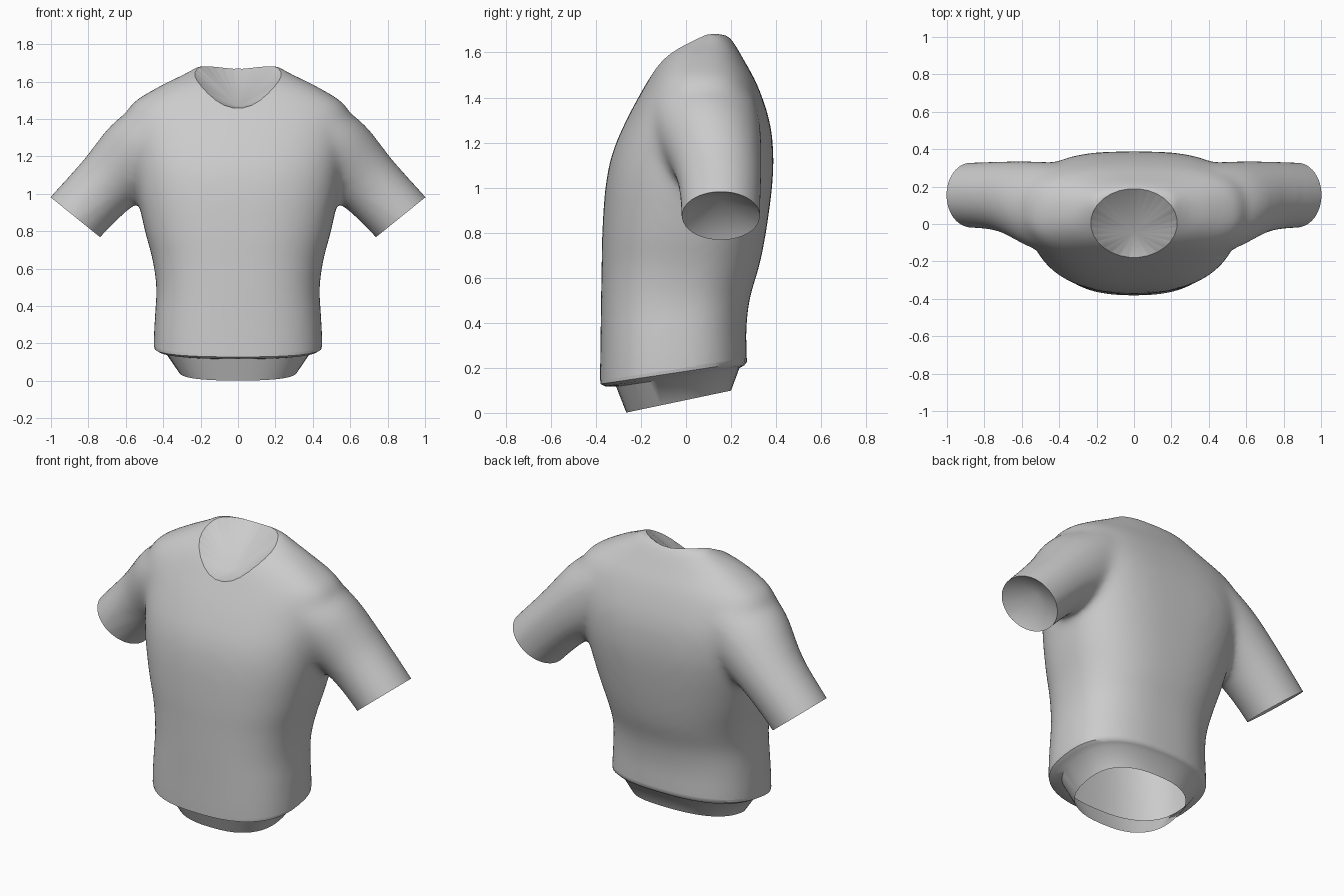
import bpy, bmesh, math
from mathutils import Vector

if "Cube" in bpy.data.objects:
    bpy.data.objects.remove(bpy.data.objects["Cube"])

N = 48


def loft(bm, rings, capped):
    loops = [[bm.verts.new(p) for p in r] for r in rings]
    for a, b in zip(loops, loops[1:]):
        for i in range(N):
            j = (i + 1) % N
            bm.faces.new((a[i], a[j], b[j], b[i]))
    if capped:
        bm.faces.new(loops[0][::-1])
        bm.faces.new(loops[-1])


def refine(rows, n=5):
    # smooth curve through the section parameters
    out = []
    for i in range(len(rows) - 1):
        quad = zip(rows[max(i - 1, 0)], rows[i], rows[i + 1], rows[min(i + 2, len(rows) - 1)])
        quad = list(quad)
        for k in range(n):
            t = k / n
            out.append([b + .5 * t * (c - a + t * (2 * a - 5 * b + 4 * c - d + t * (3 * (b - c) + d - a)))
                        for a, b, c, d in quad])
    return out + [list(rows[-1])]


def body_ring(z, hx, yf, yb, tilt, eb=2.5):
    # rounded-oval section, tilted so the back sits higher
    pts = []
    for i in range(N):
        t = 2 * math.pi * i / N
        c, s = math.cos(t), math.sin(t)
        e = eb if s > 0 else 2.5
        x = hx * math.copysign(abs(c) ** (2 / e), c)
        y = (yf + yb) / 2 + (yb - yf) / 2 * math.copysign(abs(s) ** (2 / e), s)
        pts.append((x, y, z + tilt * y))
    return pts


def sleeve_ring(side, cx, cz, r, cy, ry):
    pts = []
    for i in range(N):
        t = 2 * math.pi * i / N
        c, s = r * math.cos(t), ry * math.sin(t)
        pts.append((side * (cx + .78 * c), cy + s, cz + .63 * c))
    return pts


def finish(bm, name):
    me = bpy.data.meshes.new(name)
    bm.to_mesh(me)
    bm.free()
    ob = bpy.data.objects.new(name, me)
    bpy.context.collection.objects.link(ob)
    return ob


def shade(ob):
    bpy.ops.object.select_all(action='DESELECT')
    ob.select_set(True)
    bpy.context.view_layer.objects.active = ob
    bpy.ops.object.shade_smooth_by_angle(angle=math.radians(45))


# Solid torso and sleeves, blended together
bm = bmesh.new()
TORSO = [(-.05, .45, -.38, .27, .15, 2.5), (.2, .452, -.382, .27, .15, 2.5),
         (.35, .445, -.38, .268, .1, 2.5), (.5, .437, -.378, .285, .05, 2.5),
         (.65, .458, -.375, .325, 0, 2.5), (.8, .498, -.372, .355, 0, 2.6),
         (1.0, .54, -.358, .382, 0, 2.8), (1.15, .56, -.328, .388, 0, 3),
         (1.3, .58, -.265, .37, 0, 3), (1.46, .585, -.178, .315, 0, 2.7),
         (1.57, .43, -.11, .255, 0, 2.5), (1.64, .29, -.03, .215, 0, 2.5),
         (1.685, .22, .05, .18, 0, 2.5)]
loft(bm, [body_ring(*r) for r in refine(TORSO)], True)
SLEEVE = [(.38, 1.35, .20, .075, .245), (.505, 1.225, .225, .1, .235),
          (.69, 1.06, .183, .145, .192), (.87, .875, .173, .155, .176),
          (1.0, .715, .173, .155, .176)]
for side in (1, -1):
    loft(bm, [sleeve_ring(side, *r) for r in refine(SLEEVE)], True)
bmesh.ops.recalc_face_normals(bm, faces=bm.faces)
solid = finish(bm, "shirt_solid")
m = solid.modifiers.new("blend", 'REMESH')
m.mode = 'VOXEL'
m.voxel_size = .02
m = solid.modifiers.new("soften", 'SMOOTH')
m.factor = .5
m.iterations = 24
bm = bmesh.new()
bm.from_object(solid, bpy.context.evaluated_depsgraph_get())
bpy.data.objects.remove(solid)


def cut(test, co, no, clear=True):
    faces = [f for f in bm.faces if test(f.calc_center_median())]
    geom = set(faces)
    for f in faces:
        geom.update(f.edges)
        geom.update(f.verts)
    bmesh.ops.bisect_plane(bm, geom=list(geom), plane_co=co, plane_no=no,
                           clear_outer=clear, dist=1e-5)


# Sleeve openings and hem
for side in (1, -1):
    cut(lambda c: c.x * side > .62, (side * .87, .155, .875), (side * .63, 0, -.78))
cut(lambda c: c.z < .5, (0, 0, .2), (0, .15, -1))

# Neck opening: an oval column cut through the top
K = 28
NX, NY = .23, .183
poly = []
for k in range(K):
    t = 2 * math.pi * k / K
    no = Vector((math.cos(t) / NX, math.sin(t) / NY, 0)).normalized()
    co = Vector((NX * math.cos(t), .005 + NY * math.sin(t), 0))
    poly.append((co, no))
    cut(lambda c: c.z > 1.3 and (c - co).xy.length < .07, co, no, False)
inside = [f for f in bm.faces if f.calc_center_median().z > 1.3 and
          all((f.calc_center_median() - co).dot(no) < 0 for co, no in poly)]
bmesh.ops.delete(bm, geom=inside, context='FACES')


# Hollow inner linings behind the neck and sleeve openings
def lining(test, offset):
    edges = [e for e in bm.edges if e.is_boundary and
             test((e.verts[0].co + e.verts[1].co) / 2)]
    vs = {v for e in edges for v in e.verts}
    mid = sum((v.co for v in vs), Vector()) / len(vs)
    tip = bm.verts.new(mid + Vector(offset))
    for e in edges:
        e.smooth = False
        loop = e.link_loops[0]
        bm.faces.new((loop.link_loop_next.vert, loop.vert, tip))


lining(lambda c: c.z > 1.35, (0, -.04, -.13))
for side in (1, -1):
    lining(lambda c: c.x * side > .62, (-side * .06, 0, .075))
shade(finish(bm, "shirt_body"))

# Gathered band tucked under the hem
bm = bmesh.new()
BAND = [(.203, .45, -.38, .27, .15), (.185, .447, -.38, .27, .15),
        (.172, .425, -.36, .258, .15), (.163, .39, -.31, .237, .15),
        (.057, .315, -.265, .2, .21)]
loft(bm, [body_ring(*r) for r in BAND], False)
bmesh.ops.recalc_face_normals(bm, faces=bm.faces)
shade(finish(bm, "hem_band"))
